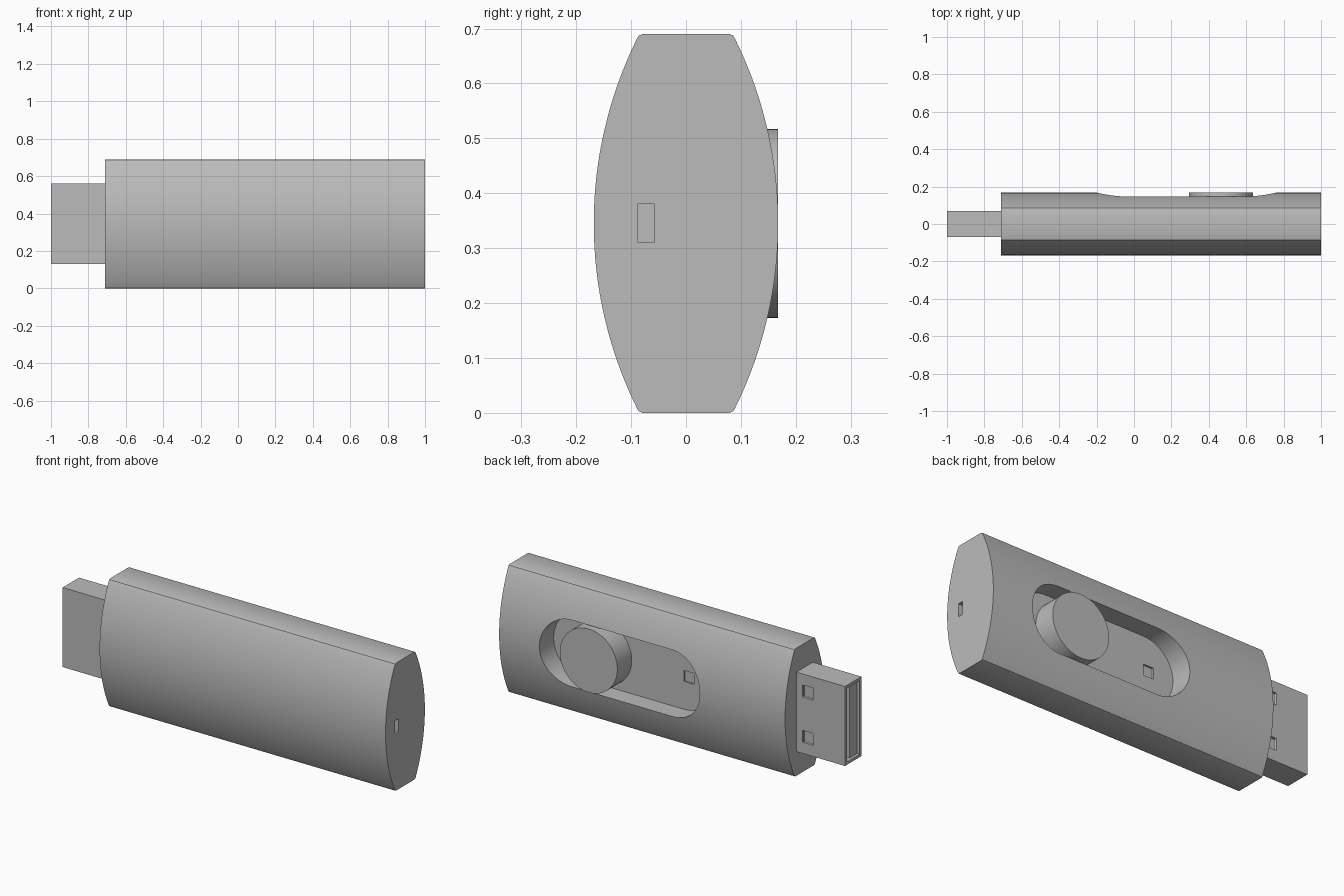
import bpy, bmesh, math
from mathutils import Matrix, Vector

cube = bpy.data.objects.get("Cube")
if cube:
    bpy.data.objects.remove(cube, do_unlink=True)

MID = 0.345          # height of the centre line
FLOOR = 0.045        # depth of the slider track

grey = bpy.data.materials.new("plain_grey")
grey.use_nodes = True
grey.diffuse_color = (0.5, 0.5, 0.5, 1)
grey.node_tree.nodes["Principled BSDF"].inputs["Base Color"].default_value = (0.5, 0.5, 0.5, 1)


def extrude(name, outline, direction):
    """Prism from a closed outline of 3D points."""
    bm = bmesh.new()
    face = bm.faces.new([bm.verts.new(p) for p in outline])
    result = bmesh.ops.extrude_face_region(bm, geom=[face])
    moved = [g for g in result["geom"] if isinstance(g, bmesh.types.BMVert)]
    bmesh.ops.translate(bm, verts=moved, vec=Vector(direction))
    bmesh.ops.recalc_face_normals(bm, faces=bm.faces)
    mesh = bpy.data.meshes.new(name)
    bm.to_mesh(mesh)
    bm.free()
    obj = bpy.data.objects.new(name, mesh)
    bpy.context.collection.objects.link(obj)
    mesh.materials.append(grey)
    return obj


def box(name, x, y, z):
    outline = [(x[0], y[0], z[0]), (x[1], y[0], z[0]),
               (x[1], y[0], z[1]), (x[0], y[0], z[1])]
    return extrude(name, outline, (0, y[1] - y[0], 0))


def stadium(name, x0, x1, radius, y0, y1, steps=32):
    """Round-ended prism along y; equal x0 and x1 give a cylinder."""
    pts = []
    for cx, start in ((x1, -math.pi / 2), (x0, math.pi / 2)):
        for i in range(steps + (x0 != x1)):
            a = start + math.pi * i / steps
            pts.append((cx + radius * math.cos(a), y0, MID + radius * math.sin(a)))
    return extrude(name, pts, (0, y1 - y0, 0))


def cut(target, cutter):
    cutter.hide_render = True
    mod = target.modifiers.new("cut", "BOOLEAN")
    mod.operation, mod.solver, mod.object = "DIFFERENCE", "EXACT", cutter
    bpy.context.view_layer.objects.active = target
    bpy.ops.object.modifier_apply(modifier=mod.name)
    bpy.data.objects.remove(cutter, do_unlink=True)


def smooth(obj):
    bpy.ops.object.select_all(action="DESELECT")
    obj.select_set(True)
    bpy.context.view_layer.objects.active = obj
    bpy.ops.object.shade_smooth_by_angle(angle=math.radians(30))


# Body: barrel-shaped section with softened corners, run along x
R, HALF, WIDE = 0.759, 0.345, 0.168
sweep = math.asin((HALF - 0.008) / R)
side = []
for i in range(33):
    a = -sweep + 2 * sweep * i / 32
    side.append((WIDE - R + R * math.cos(a), MID + R * math.sin(a)))
corner_y = side[-1][0]
side.append((corner_y - 0.003, 2 * MID - 0.003))
side.append((corner_y - 0.010, 2 * MID))
side = [(y, 2 * MID - z) for y, z in reversed(side[-2:])] + side
section = side + [(-y, z) for y, z in reversed(side)]
body = extrude("body", [(-0.71, y, z) for y, z in section], (1.71, 0, 0))

# Slider track, its small notch, and the slit in the end
cut(body, stadium("track_cutter", -0.02, 0.58, 0.18, FLOOR, 0.3))
cut(body, box("notch_cutter", (-0.08, -0.02), (FLOOR - 0.01, FLOOR + 0.02), (0.315, 0.375)))
cut(body, box("slit_cutter", (0.96, 1.1), (-0.087, -0.057), (0.31, 0.38)))
smooth(body)

# Round thumb button
button = stadium("slider_button", 0.465, 0.465, 0.172, FLOOR - 0.005, WIDE)
smooth(button)

# Plug shell: hollow, with two latch windows at the back
plug = box("plug_shell", (-1, -0.70), (-0.07, 0.07), (0.13, 0.56))
cut(plug, box("plug_cutter", (-1.1, -0.715), (-0.055, 0.055), (0.146, 0.544)))
for z in (0.19, 0.435):
    cut(plug, box("window_cutter", (-0.81, -0.745), (0.04, 0.1), (z, z + 0.065)))

# Tongue and four contacts inside the plug
box("plug_tongue", (-0.985, -0.71), (-0.056, 0.008), (0.146, 0.544))
for i in range(4):
    z = 0.2 + i * 0.09
    box("contact_%d" % (i + 1), (-0.97, -0.72), (0.007, 0.012), (z, z + 0.025))
